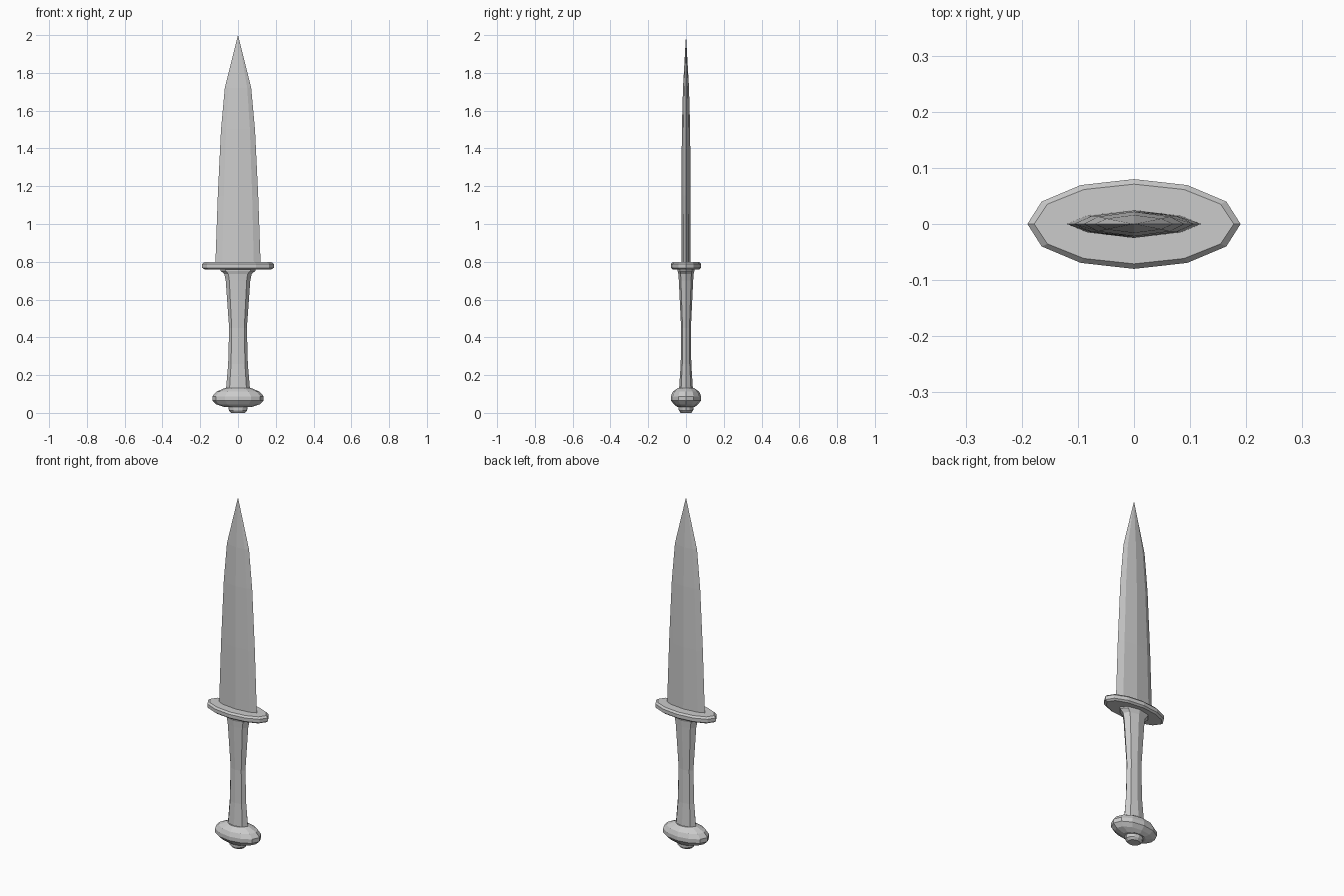
import bpy, math

if "Cube" in bpy.data.objects:
    bpy.data.objects.remove(bpy.data.objects["Cube"])


def loft(name, sections, outline, tip=None):
    """Skin stacked copies of an outline; sections are (z, half_x, half_y)."""
    n = len(outline)
    verts = [(hx * u, hy * v, z) for z, hx, hy in sections for u, v in outline]
    faces = [tuple(reversed(range(n)))]
    for k in range(len(sections) - 1):
        a, b = k * n, (k + 1) * n
        for i in range(n):
            j = (i + 1) % n
            faces.append((a + i, a + j, b + j, b + i))
    top = (len(sections) - 1) * n
    if tip is None:
        faces.append(tuple(range(top, top + n)))
    else:
        verts.append((0, 0, tip))
        faces += [(top + i, top + (i + 1) % n, len(verts) - 1) for i in range(n)]
    mesh = bpy.data.meshes.new(name)
    mesh.from_pydata(verts, [], faces)
    mesh.update()
    obj = bpy.data.objects.new(name, mesh)
    bpy.context.collection.objects.link(obj)
    return obj


def ring(n):
    return [(math.cos(math.tau * i / n), math.sin(math.tau * i / n)) for i in range(n)]


# Blade: central ridge with bevelled cutting edges
blade_outline = [(1, 0), (0.7, 0.6), (0, 1), (-0.7, 0.6),
                 (-1, 0), (-0.7, -0.6), (0, -1), (0.7, -0.6)]
loft("blade", [(0.78, 0.12, 0.025), (1.15, 0.107, 0.024),
               (1.50, 0.09, 0.022), (1.72, 0.07, 0.016)], blade_outline, tip=2.0)

# Guard: flat oval disc with chamfered rims
loft("guard", [(0.76, 0.178, 0.07), (0.768, 0.19, 0.08),
               (0.788, 0.19, 0.08), (0.798, 0.178, 0.071)], ring(12))

# Grip: waisted eight-sided handle flaring to a collar
loft("grip", [(0.12, 0.064, 0.037), (0.26, 0.052, 0.028), (0.45, 0.047, 0.026),
              (0.70, 0.065, 0.038), (0.735, 0.072, 0.04), (0.752, 0.092, 0.045),
              (0.765, 0.092, 0.045)], ring(8))

# Pommel: flattened oval knob
loft("pommel", [(0.03, 0.07, 0.045), (0.045, 0.115, 0.063), (0.065, 0.136, 0.08),
                (0.088, 0.136, 0.08), (0.112, 0.115, 0.07),
                (0.133, 0.066, 0.042)], ring(12))

# Button under the pommel
loft("pommel_button", [(0.0, 0.035, 0.028), (0.012, 0.048, 0.038),
                       (0.035, 0.052, 0.04)], ring(12))
